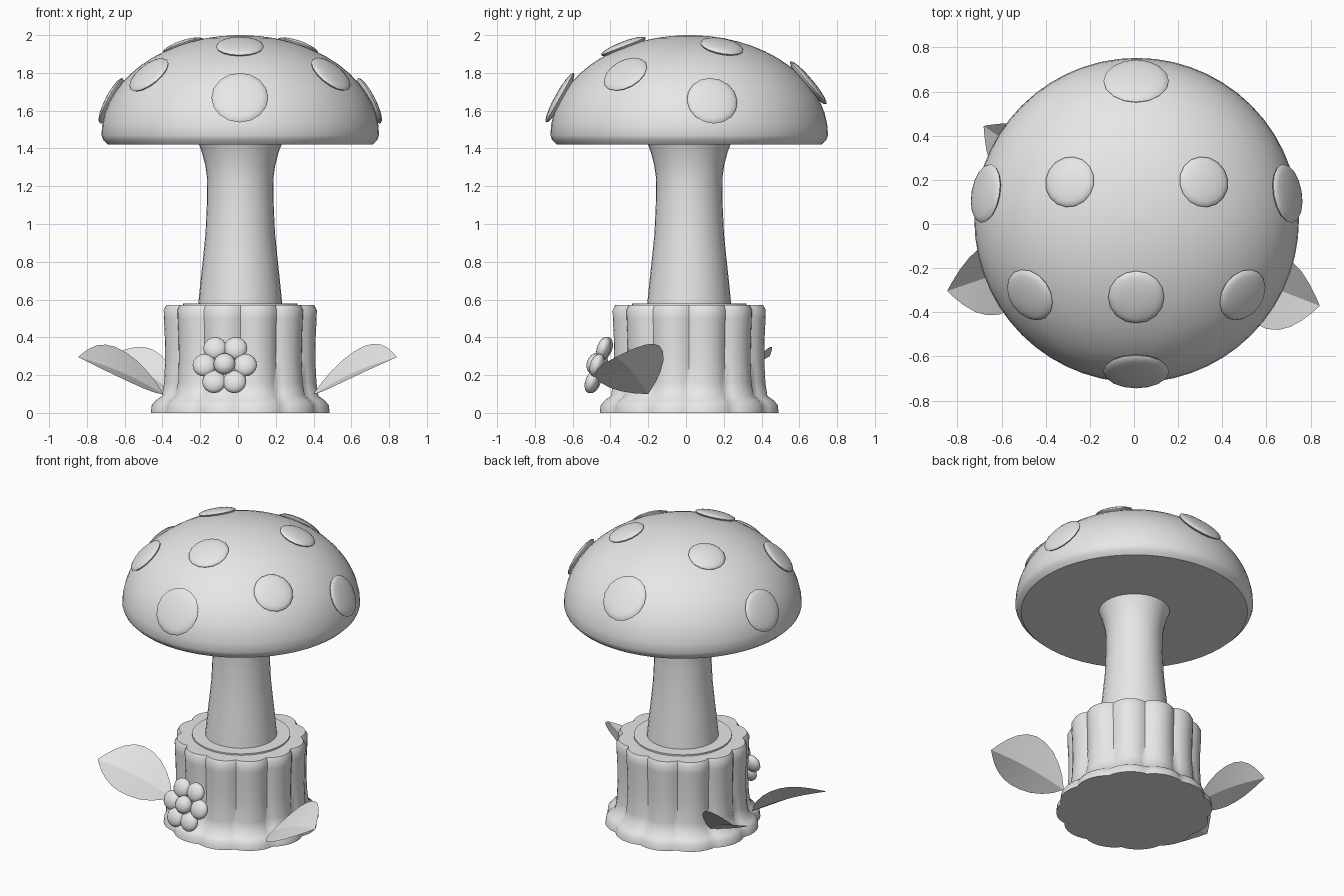
import bpy, bmesh, math
from mathutils import Vector

if "Cube" in bpy.data.objects:
    bpy.data.objects.remove(bpy.data.objects["Cube"])

grey = bpy.data.materials.new("light grey")
grey.diffuse_color = (0.8, 0.8, 0.8, 1)
grey.use_nodes = True
grey.node_tree.nodes["Principled BSDF"].inputs["Base Color"].default_value = grey.diffuse_color
CX, CY = 0.012, 0.017          # shared vertical axis


def finish(name, bm, angle=40, fix_normals=True):
    if fix_normals:
        bmesh.ops.recalc_face_normals(bm, faces=bm.faces)
    me = bpy.data.meshes.new(name)
    bm.to_mesh(me)
    bm.free()
    me.materials.append(grey)
    ob = bpy.data.objects.new(name, me)
    bpy.context.collection.objects.link(ob)
    bpy.ops.object.select_all(action='DESELECT')
    ob.select_set(True)
    bpy.context.view_layer.objects.active = ob
    bpy.ops.object.shade_smooth_by_angle(angle=math.radians(angle))
    return ob


def lathe(name, profile, sides, lobe=None, angle=40):
    """Closed solid of revolution; lobe(radius, z, a) may change the radius."""
    bm = bmesh.new()
    rings = []
    for r, z in profile:
        ring = []
        for i in range(sides):
            a = 2 * math.pi * i / sides
            rr = lobe(r, z, a) if lobe else r
            ring.append(bm.verts.new((CX + rr * math.cos(a), CY + rr * math.sin(a), z)))
        rings.append(ring)
    for lo, hi in zip(rings, rings[1:]):
        for i in range(sides):
            j = (i + 1) % sides
            bm.faces.new((lo[i], lo[j], hi[j], hi[i]))
    bm.faces.new(rings[0][::-1])
    bm.faces.new(rings[-1])
    return finish(name, bm, angle)


def pebble(name, centre, normal, radius, thick, segs=16):
    """Flattened sphere whose short axis follows the normal."""
    bm = bmesh.new()
    bmesh.ops.create_uvsphere(bm, u_segments=segs, v_segments=10, radius=1)
    bmesh.ops.scale(bm, vec=(radius, radius, thick), verts=bm.verts)
    rot = Vector(normal).to_track_quat('Z', 'Y').to_matrix()
    bmesh.ops.rotate(bm, cent=(0, 0, 0), matrix=rot, verts=bm.verts)
    bmesh.ops.translate(bm, vec=centre, verts=bm.verts)
    return finish(name, bm, 60)


# Stump with twelve bark lobes and a flared root
def bark(r, z, a):
    amp = 0.016 if z > 0.1 else 0.012
    return r + amp * (2 * abs(math.sin(6 * a)) ** 0.8 - 1.3)


lathe("stump", [(0.475, 0), (0.47, 0.04), (0.45, 0.065), (0.415, 0.09), (0.402, 0.16),
                (0.396, 0.28), (0.398, 0.4), (0.403, 0.5), (0.404, 0.545), (0.39, 0.57)],
      96, bark, 50)
lathe("stump_ring", [(0.303, 0.55), (0.303, 0.58)], 40)

# Stem
lathe("stem", [(0.223, 0.57), (0.212, 0.68), (0.197, 0.82), (0.184, 0.95), (0.177, 1.1),
               (0.175, 1.24), (0.185, 1.31), (0.203, 1.38), (0.222, 1.43)], 32)

# Cap: half ellipsoid with a turned-in rim
CAP_R, CAP_H, CAP_Z = 0.735, 0.53, 1.47
dome = [(CAP_R * math.cos(t), CAP_Z + CAP_H * math.sin(t))
        for t in (math.radians(88.5 * k / 14) for k in range(15))]
lathe("cap", [(0.2, 1.42), (0.70, 1.42), (0.725, 1.444)] + dome, 56)

# Cap spots: x, y, radius; height and tilt come from the dome
spots = [(0.01, -0.665, 0.15), (0.01, 0.645, 0.148), (-0.68, 0.14, 0.135), (0.705, 0.14, 0.135),
         (0.01, -0.33, 0.127), (-0.47, -0.32, 0.125), (0.49, -0.32, 0.125),
         (-0.29, 0.19, 0.116), (0.315, 0.19, 0.116)]
for i, (x, y, r) in enumerate(spots):
    dx, dy = x - CX, y - CY
    d = min(math.hypot(dx, dy) / CAP_R, 0.94)
    k = d * CAP_R / math.hypot(dx, dy)
    dx, dy = dx * k, dy * k
    dz = CAP_H * math.sqrt(1 - d * d)
    n = Vector((dx / CAP_R ** 2, dy / CAP_R ** 2, dz / CAP_H ** 2)).normalized()
    pebble(f"cap_spot_{i + 1}", Vector((CX + dx, CY + dy, CAP_Z + dz)) + n * 0.003, n, r, 0.026)

# Flower, tilted back against the stump
fc = Vector((-0.07, -0.462, 0.253))
fn = Vector((-0.08, -0.94, 0.33)).normalized()
fx = Vector((0, 0, 1)).cross(-fn).normalized() * -1
fz = fn.cross(fx)
for i in range(6):
    a = math.radians(60 * i)
    pebble(f"petal_{i + 1}", fc + 0.108 * (fx * math.cos(a) + fz * math.sin(a)), fn, 0.063, 0.036)
pebble("flower_centre", fc + fn * 0.02, fn, 0.058, 0.045)


# Leaves: single sheets folded along the midrib
WIDTH = [(0, 0.02), (0.05, 0.36), (0.12, 0.63), (0.22, 0.86), (0.34, 0.98), (0.46, 1.0),
         (0.58, 0.92), (0.7, 0.75), (0.82, 0.5), (0.92, 0.24), (1, 0.01)]


def leaf(name, base, tip, low, high):
    base, tip, low, high = map(Vector, (base, tip, low, high))
    rib_mid = base.lerp(tip, 0.46)
    up = Vector((0, 0, 1))
    bm = bmesh.new()
    rows = []
    for t, w in WIDTH:
        rib = base.lerp(tip, t) + up * 0.02 * math.sin(math.pi * t)
        rows.append([bm.verts.new(p) for p in (rib + (low - rib_mid) * w, rib,
                                               rib + (high - rib_mid) * w)])
    for a, b in zip(rows, rows[1:]):
        for k in range(2):
            bm.faces.new((a[k], b[k], b[k + 1], a[k + 1]))
    bm.normal_update()
    if sum(f.normal.z for f in bm.faces) < 0:
        bmesh.ops.reverse_faces(bm, faces=bm.faces)
    return finish(name, bm, 20, False)


leaf("right_leaf", (0.40, -0.20, 0.10), (0.84, -0.37, 0.295), (0.60, -0.475, 0.165), (0.67, -0.14, 0.335))
leaf("left_leaf", (-0.395, -0.15, 0.10), (-0.845, -0.303, 0.295), (-0.61, -0.41, 0.16), (-0.65, -0.08, 0.33))
leaf("back_leaf", (-0.33, 0.21, 0.10), (-0.68, 0.443, 0.30), (-0.595, 0.19, 0.16), (-0.45, 0.425, 0.315))
